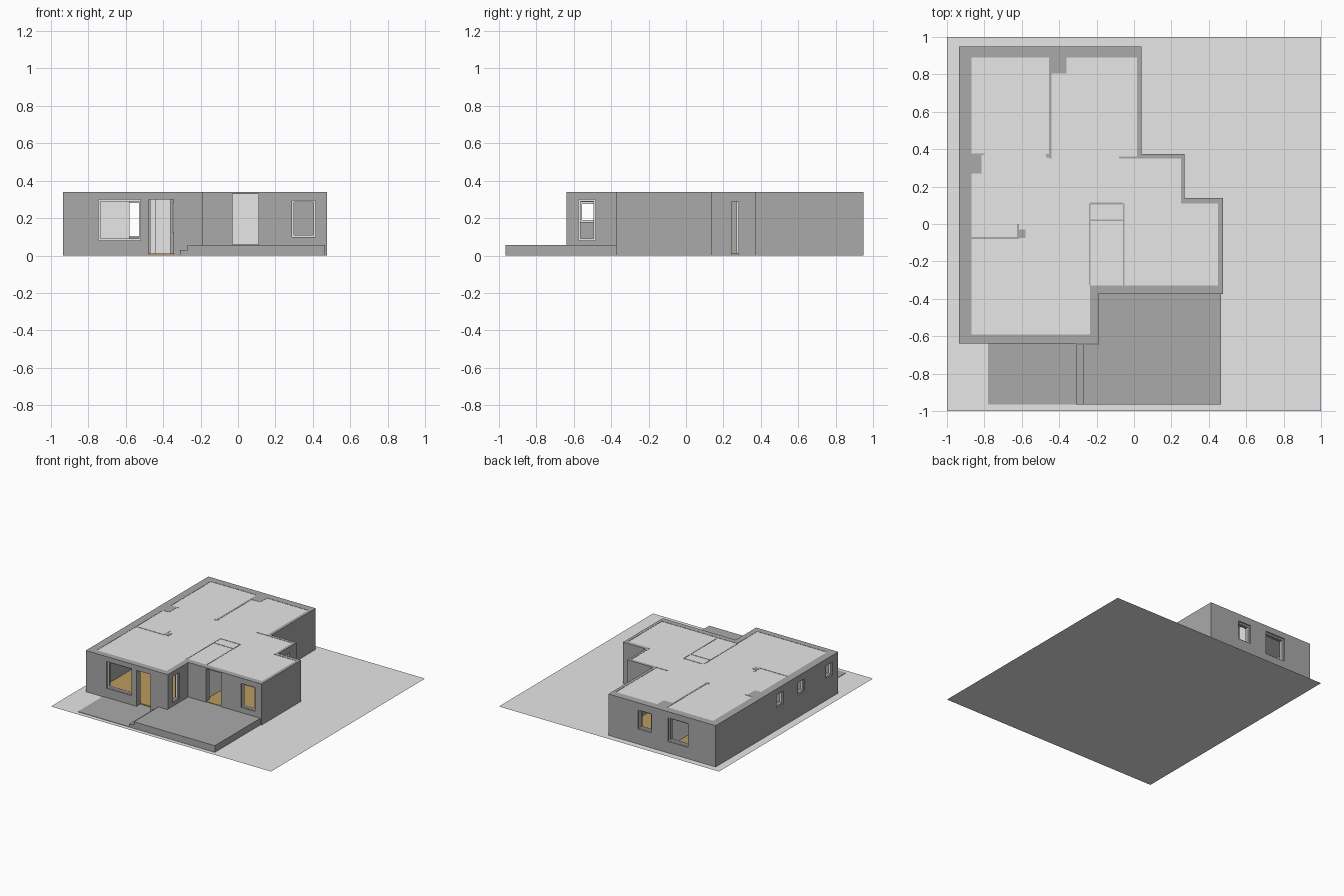
import bpy, bmesh

if "Cube" in bpy.data.objects:
    bpy.data.objects.remove(bpy.data.objects["Cube"])


def material(name, rgb):
    m = bpy.data.materials.new(name)
    m.diffuse_color = (*rgb, 1)
    m.use_nodes = True
    m.node_tree.nodes["Principled BSDF"].inputs["Base Color"].default_value = m.diffuse_color
    return m


DARK = material("dark_grey", (0.4, 0.4, 0.4))
LIGHT = material("light_grey", (0.8, 0.8, 0.8))
WOOD = material("wood_brown", (0.5, 0.33, 0.11))
H = 0.34


def finish(name, bm, *mats):
    bmesh.ops.recalc_face_normals(bm, faces=bm.faces)
    me = bpy.data.meshes.new(name)
    bm.to_mesh(me)
    bm.free()
    for m in mats:
        me.materials.append(m)
    ob = bpy.data.objects.new(name, me)
    bpy.context.collection.objects.link(ob)
    return ob


def add_box(bm, x0, x1, y0, y1, z0, z1):
    v = bmesh.ops.create_cube(bm, size=1)["verts"]
    for p in v:
        p.co = ((x0 + x1) / 2 + p.co.x * (x1 - x0),
                (y0 + y1) / 2 + p.co.y * (y1 - y0),
                (z0 + z1) / 2 + p.co.z * (z1 - z0))


def box(name, mat, *dims):
    bm = bmesh.new()
    add_box(bm, *dims)
    return finish(name, bm, mat)


def slab(name, mat, pts, z0, z1):
    bm = bmesh.new()
    low = [bm.verts.new((x, y, z0)) for x, y in pts]
    top = [bm.verts.new((x, y, z1)) for x, y in pts]
    bm.faces.new(low[::-1])
    bm.faces.new(top)
    n = len(pts)
    for i in range(n):
        j = (i + 1) % n
        bm.faces.new((low[i], low[j], top[j], top[i]))
    return finish(name, bm, mat)


# Plan outlines of the outer walls
OUT = [(-.935, -.64), (-.19, -.64), (-.19, -.375), (.475, -.375), (.475, .14),
       (.27, .14), (.27, .375), (.04, .375), (.04, .95), (-.935, .95)]
INN = [(-.87, -.59), (-.235, -.59), (-.235, -.33), (.45, -.33), (.45, .11),
       (.25, .11), (.25, .35), (.015, .35), (.015, .89), (-.87, .89)]

# Openings: name, wall axis, outer face, inward direction, thickness, a0, a1, z0, z1
WINDOWS = [
    ("front_large_window", "y", -.64, 1, .05, -.745, -.52, .08, .30),
    ("front_right_window", "y", -.375, 1, .045, .29, .415, .10, .295),
    ("porch_side_window", "x", -.19, -1, .045, -.575, -.485, .08, .30),
    ("back_small_window", "y", .95, -1, .06, -.35, -.23, .125, .28),
    ("back_large_window", "y", .95, -1, .06, -.685, -.50, .095, .29),
    ("left_window_1", "x", -.935, 1, .065, .07, .16, .185, .29),
    ("left_window_2", "x", -.935, 1, .065, -.205, -.12, .185, .285),
    ("left_window_3", "x", -.935, 1, .065, -.565, -.48, .18, .285),
]
DOORS = [
    ("front_door", "y", -.64, 1, .05, -.475, -.345, .003, .30),
    ("deck_door", "y", -.375, 1, .045, -.03, .11, .056, .33),
    ("side_door", "x", .27, -1, .02, .145, .28, .003, .29),
]


def span(axis, d0, d1, a0, a1, z0, z1):
    lo, hi = min(d0, d1), max(d0, d1)
    return (lo, hi, a0, a1, z0, z1) if axis == "x" else (a0, a1, lo, hi, z0, z1)


# Outer walls as one ring, cut by all openings
bm = bmesh.new()
n = len(OUT)
rings = [[bm.verts.new((x, y, z)) for x, y in pts]
         for pts, z in ((OUT, .001), (OUT, H), (INN, H), (INN, .001))]
for k in range(4):
    a, b = rings[k], rings[(k + 1) % 4]
    for i in range(n):
        j = (i + 1) % n
        bm.faces.new((a[i], a[j], b[j], b[i]))
walls = finish("outer_walls", bm, DARK)

bm = bmesh.new()
for _, ax, face, d, t, a0, a1, z0, z1 in WINDOWS + DOORS:
    add_box(bm, *span(ax, face - d * .01, face + d * (t + .008), a0, a1, z0, z1))
cutter = finish("opening_cutter", bm, DARK)
cutter.hide_render = True
mod = walls.modifiers.new("openings", "BOOLEAN")
mod.operation = "DIFFERENCE"
mod.solver = "EXACT"
mod.object = cutter
bpy.context.view_layer.update()
cut = bpy.data.meshes.new_from_object(
    walls.evaluated_get(bpy.context.evaluated_depsgraph_get()))
walls.modifiers.clear()
walls.data = cut
bpy.data.objects.remove(cutter)

# Recessed window frames
for name, ax, face, d, t, a0, a1, z0, z1 in WINDOWS:
    w = .01
    bm = bmesh.new()
    for r in ((a0, a0 + w, z0, z1), (a1 - w, a1, z0, z1),
              (a0 + w, a1 - w, z0, z0 + w), (a0 + w, a1 - w, z1 - w, z1)):
        add_box(bm, *span(ax, face + d * .012, face + d * .03, *r))
    finish(name + "_frame", bm, LIGHT)

# Inner partitions and chimney blocks: light sides, dark tops
PARTS = [
    (-.455, -.44, .35, .89), (-.44, -.36, .805, .89), (-.47, -.455, .355, .375),
    (-.87, -.80, .368, .376), (-.87, -.815, .27, .368), (-.87, -.625, -.08, -.07),
    (-.625, -.615, -.08, 0), (-.615, -.58, -.075, -.03), (-.08, .015, .35, .362),
    (-.24, -.232, -.33, .11), (-.06, -.052, -.33, .11), (-.232, -.06, .105, .115),
    (-.232, -.06, .015, .025),
]
bm = bmesh.new()
for p in PARTS:
    add_box(bm, *p, .004, H)
bmesh.ops.recalc_face_normals(bm, faces=bm.faces)
for f in bm.faces:
    f.material_index = 1 if f.normal.z > .5 else 0
finish("partition_walls", bm, LIGHT, DARK)

# Plaster lining seen through the doors
box("back_wall_lining", LIGHT, -.44, -.36, .797, .803, .004, .33)
box("hall_wall_lining", LIGHT, -.08, .245, .343, .348, .004, .33)

# Half-open side door leaf
box("side_door_leaf", DARK, .254, .262, .145, .245, .003, .29)

# Floors and ceiling
slab("main_floor", WOOD, INN, .002, .01)
box("raised_floor", WOOD, -.235, .45, -.33, .11, .01, .06)
box("deck_door_threshold", WOOD, -.03, .11, -.37, -.33, .05, .06)
slab("ceiling", LIGHT, INN, .332, .338)

# Deck, step and path
slab("deck", DARK, [(-.27, -.965), (.465, -.965), (.465, -.375), (-.19, -.375),
                    (-.19, -.645), (-.27, -.645)], .001, .056)
box("deck_step", DARK, -.31, -.27, -.965, -.645, .001, .03)
box("entrance_path", DARK, -.78, -.31, -.965, -.64, .001, .004)

# Plot of land
bm = bmesh.new()
bmesh.ops.create_grid(bm, x_segments=1, y_segments=1, size=1)
finish("plot", bm, LIGHT)
